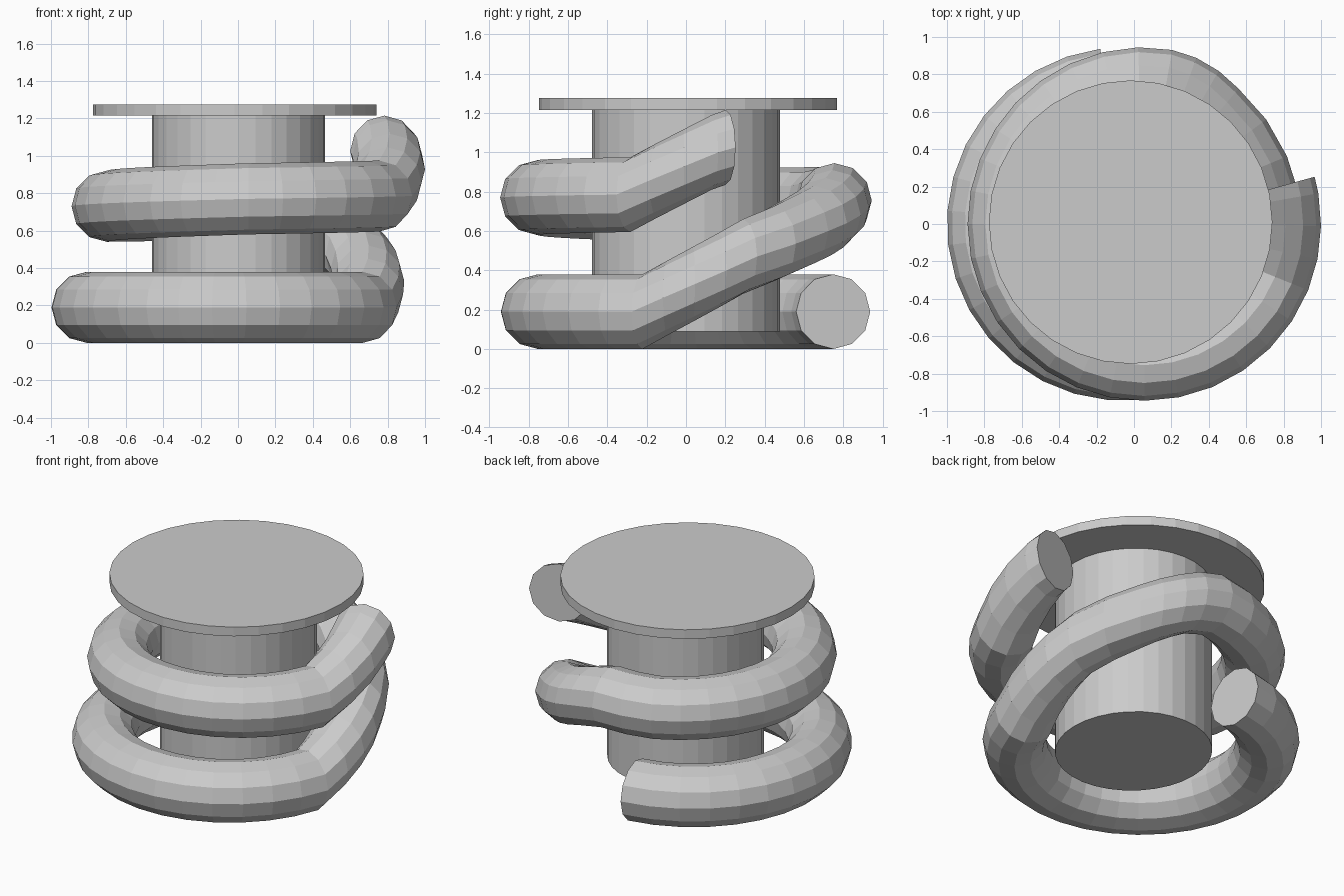
import bpy, bmesh
from math import radians, cos, sin

if "Cube" in bpy.data.objects:
    bpy.data.objects.remove(bpy.data.objects["Cube"])


def disc(name, x, y, rx, ry, z0, z1, sides=32):
    bpy.ops.mesh.primitive_cylinder_add(vertices=sides, radius=1, depth=1,
                                        location=(x, y, (z0 + z1) / 2))
    ob = bpy.context.object
    ob.name = name
    ob.scale = (rx, ry, z1 - z0)
    return ob


def lerp(keys, t):
    for (a, va), (b, vb) in zip(keys, keys[1:]):
        if t <= b:
            return va + (vb - va) * max(0, (t - a) / (b - a))
    return keys[-1][1]


# Centre post and top plate
disc("centre_post", 0.003, 0, 0.463, 0.477, 0.09, 1.22)
disc("top_plate", -0.018, 0.01, 0.758, 0.758, 1.215, 1.275)

# Coil: upright rings swept around the post; height and centre shift by angle
HEIGHT = [(97.6, .19), (343, .19), (382.5, .47), (410, .60), (440, .72),
          (452, .755), (475, .735), (540, .73), (630, .77), (698, .785),
          (730, 1.0), (735.5, 1.025)]
CENTRE_X = [(97.6, -.055), (408, -.055), (445, .055), (735.5, .055)]
COIL_R, TUBE_R, SIDES = 0.755, 0.19, 12

# Ring angles: even steps between the height keys
angles = [HEIGHT[0][0]]
for (a, _), (b, _) in zip(HEIGHT, HEIGHT[1:]):
    n = max(1, round((b - a) / 11))
    angles += [a + (b - a) * (i + 1) / n for i in range(n)]

bm = bmesh.new()
rings = []
for ang in angles:
    t = radians(ang)
    z, cx = lerp(HEIGHT, ang), lerp(CENTRE_X, ang)
    ring = []
    for k in range(SIDES):
        p = radians(360 * k / SIDES)
        r = COIL_R + TUBE_R * cos(p)
        ring.append(bm.verts.new((cx + r * cos(t), r * sin(t), z + TUBE_R * sin(p))))
    rings.append(ring)
for a, b in zip(rings, rings[1:]):
    for k in range(SIDES):
        j = (k + 1) % SIDES
        bm.faces.new((a[k], a[j], b[j], b[k]))
bm.faces.new(rings[0])
bm.faces.new(rings[-1])
bmesh.ops.recalc_face_normals(bm, faces=bm.faces)
mesh = bpy.data.meshes.new("coil")
bm.to_mesh(mesh)
bm.free()
bpy.context.collection.objects.link(bpy.data.objects.new("coil", mesh))
